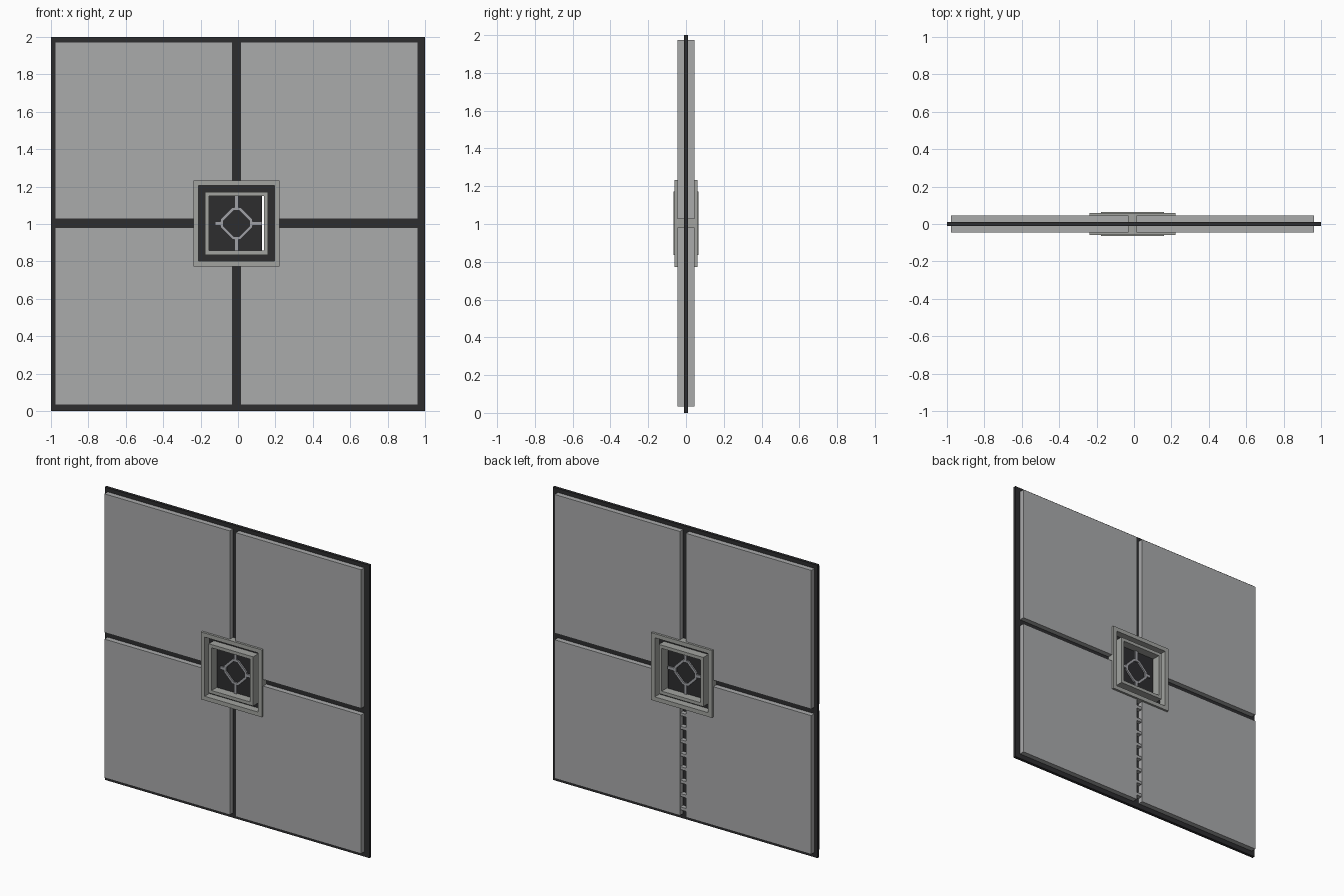
import bpy, bmesh

if "Cube" in bpy.data.objects:
    bpy.data.objects.remove(bpy.data.objects["Cube"])

CX, CZ = -0.008, 1.003   # centre of the panel layout


def material(name, rgb):
    m = bpy.data.materials.new(name)
    m.diffuse_color = (*rgb, 1.0)
    m.use_nodes = True
    m.node_tree.nodes["Principled BSDF"].inputs["Base Color"].default_value = m.diffuse_color
    return m


GREY = material("panel grey", (0.40, 0.405, 0.41))
DARK = material("dark charcoal", (0.026, 0.026, 0.028))
TRIM = material("frame grey", (0.36, 0.37, 0.35))
STEEL = material("steel grey", (0.35, 0.355, 0.38))


def finish(name, bm, mat):
    bmesh.ops.recalc_face_normals(bm, faces=bm.faces)
    me = bpy.data.meshes.new(name)
    bm.to_mesh(me)
    bm.free()
    me.materials.append(mat)
    ob = bpy.data.objects.new(name, me)
    bpy.context.collection.objects.link(ob)
    return ob


def prism(name, pts, y0, y1, mat):
    """Extrude an x-z outline along y."""
    bm = bmesh.new()
    a = [bm.verts.new((x, y0, z)) for x, z in pts]
    b = [bm.verts.new((x, y1, z)) for x, z in pts]
    bm.faces.new(a)
    bm.faces.new(b)
    for i in range(len(pts)):
        j = (i + 1) % len(pts)
        bm.faces.new((a[i], a[j], b[j], b[i]))
    return finish(name, bm, mat)


def ring(name, outer, inner, y0, y1, mat):
    """Extrude the band between two matching x-z outlines."""
    bm = bmesh.new()
    loops = [[bm.verts.new((x, y, z)) for x, z in pts]
             for pts, y in ((outer, y0), (outer, y1), (inner, y1), (inner, y0))]
    n = len(outer)
    for k in range(4):
        p, q = loops[k], loops[(k + 1) % 4]
        for i in range(n):
            j = (i + 1) % n
            bm.faces.new((p[i], p[j], q[j], q[i]))
    return finish(name, bm, mat)


def rect(x0, x1, z0, z1):
    return [(x0, z0), (x1, z0), (x1, z1), (x0, z1)]


def square(h, cx=CX, cz=CZ):
    return rect(cx - h, cx + h, cz - h, cz + h)


# thin core sheet with a square opening
ring("core_sheet", rect(-1, 1, 0, 2), square(0.152), -0.01, 0.01, DARK)

# four thick panels, notched around the central frame
far, near, notch = 0.970, 0.0225, 0.215
outline = [(notch, near), (far, near), (far, far), (near, far),
           (near, notch), (notch, notch)]
for sx, side in ((-1, "left"), (1, "right")):
    for sz, level in ((-1, "lower"), (1, "upper")):
        prism(f"{level}_{side}_panel",
              [(CX + sx * x, CZ + sz * z) for x, z in outline],
              -0.045, 0.045, GREY)

# nested central frames
ring("outer_frame", square(0.23), square(0.202), -0.06, 0.06, TRIM)
ring("inner_frame", square(0.168), square(0.146), -0.065, 0.065, TRIM)

# dark pane, leaving a narrow slit on the right
prism("centre_pane", rect(CX - 0.147, 0.129, CZ - 0.147, CZ + 0.147),
      -0.008, 0.008, DARK)

# diamond emblem with four spokes, showing on both sides of the pane
a, b = 0.085, 0.022
diamond = [(a, -b), (a, b), (b, a), (-b, a), (-a, b), (-a, -b), (-b, -a), (b, -a)]
c, d = 0.070, 0.014
hollow = [(c, -d), (c, d), (d, c), (-d, c), (-c, d), (-c, -d), (-d, -c), (d, -c)]


def place(pts):
    return [(CX + x, CZ + z) for x, z in pts]


for s, side in ((-1, "front"), (1, "back")):
    y0, y1 = sorted((s * 0.006, s * 0.018))
    ring(f"{side}_diamond_ring", place(diamond), place(hollow), y0, y1, STEEL)
    w = 0.010
    for name, r in (("left", rect(-0.115, -0.08, -w, w)),
                    ("right", rect(0.08, 0.135, -w, w)),
                    ("top", rect(-w, w, 0.08, 0.147)),
                    ("bottom", rect(-w, w, -0.147, -0.08))):
        prism(f"{side}_{name}_spoke", place(r), y0, y1, STEEL)

# ladder rungs in the lower gap at the back
for i in range(8):
    z = 0.07 + i * 0.092
    prism("ladder_rung", rect(CX - near, CX + near, z, z + 0.02),
          0.01, 0.04, GREY)
